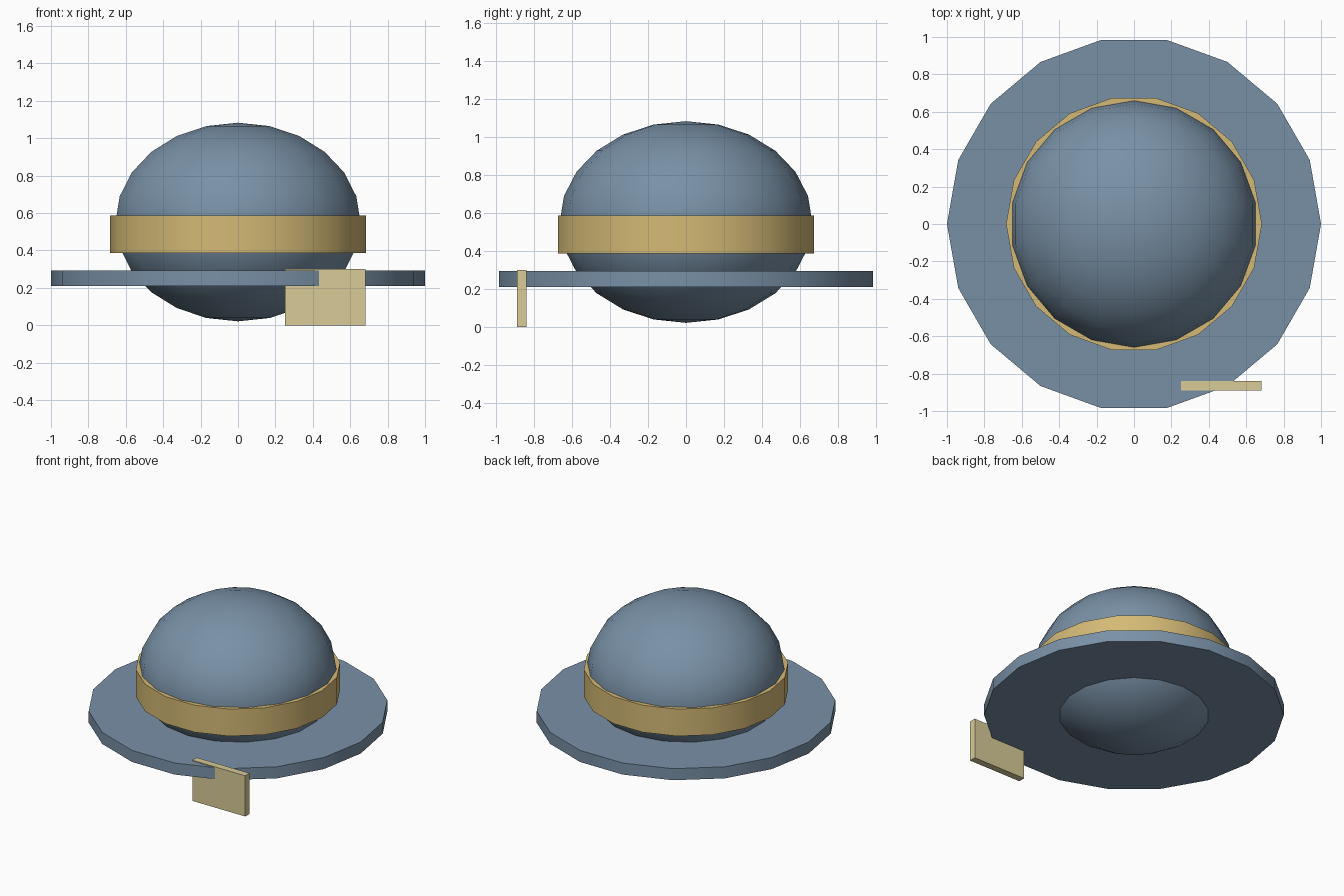
import bpy
import math

if "Cube" in bpy.data.objects:
    bpy.data.objects.remove(bpy.data.objects["Cube"])

SIDES = 18


def material(name, rgb):
    mat = bpy.data.materials.new(name)
    mat.diffuse_color = (*rgb, 1.0)
    mat.use_nodes = True
    mat.node_tree.nodes["Principled BSDF"].inputs["Base Color"].default_value = mat.diffuse_color
    return mat


def finish(name, mat, smooth=True):
    obj = bpy.context.object
    obj.name = name
    obj.data.materials.append(mat)
    bpy.ops.object.transform_apply(location=False, rotation=True, scale=True)
    if smooth:
        bpy.ops.object.shade_smooth_by_angle(angle=math.radians(30))
    return obj


def disc(name, radius, z0, z1, mat):
    # rotated so that a corner sits on the x axis
    bpy.ops.mesh.primitive_cylinder_add(
        vertices=SIDES, radius=radius, depth=z1 - z0,
        location=(0, 0, (z0 + z1) / 2), rotation=(0, 0, math.pi / 2))
    return finish(name, mat)


felt = material("felt_blue", (0.19, 0.28, 0.38))
gold = material("ribbon_gold", (0.66, 0.49, 0.18))
paper = material("tag_paper", (0.69, 0.60, 0.31))

# Crown: flattened sphere that passes through the brim
bpy.ops.mesh.primitive_uv_sphere_add(
    segments=SIDES, ring_count=12, radius=1, location=(0, 0, 0.552))
bpy.context.object.scale = (0.665, 0.665, 0.531)
finish("crown", felt)

# Brim and ribbon around the crown
disc("brim", 1.0, 0.209, 0.294, felt)
disc("hat_band", 0.684, 0.387, 0.586, gold)

# Tag hanging at the front edge of the brim
bpy.ops.mesh.primitive_cube_add(size=1, location=(0.467, -0.865, 0.15))
bpy.context.object.scale = (0.43, 0.05, 0.30)
finish("price_tag", paper, smooth=False)
